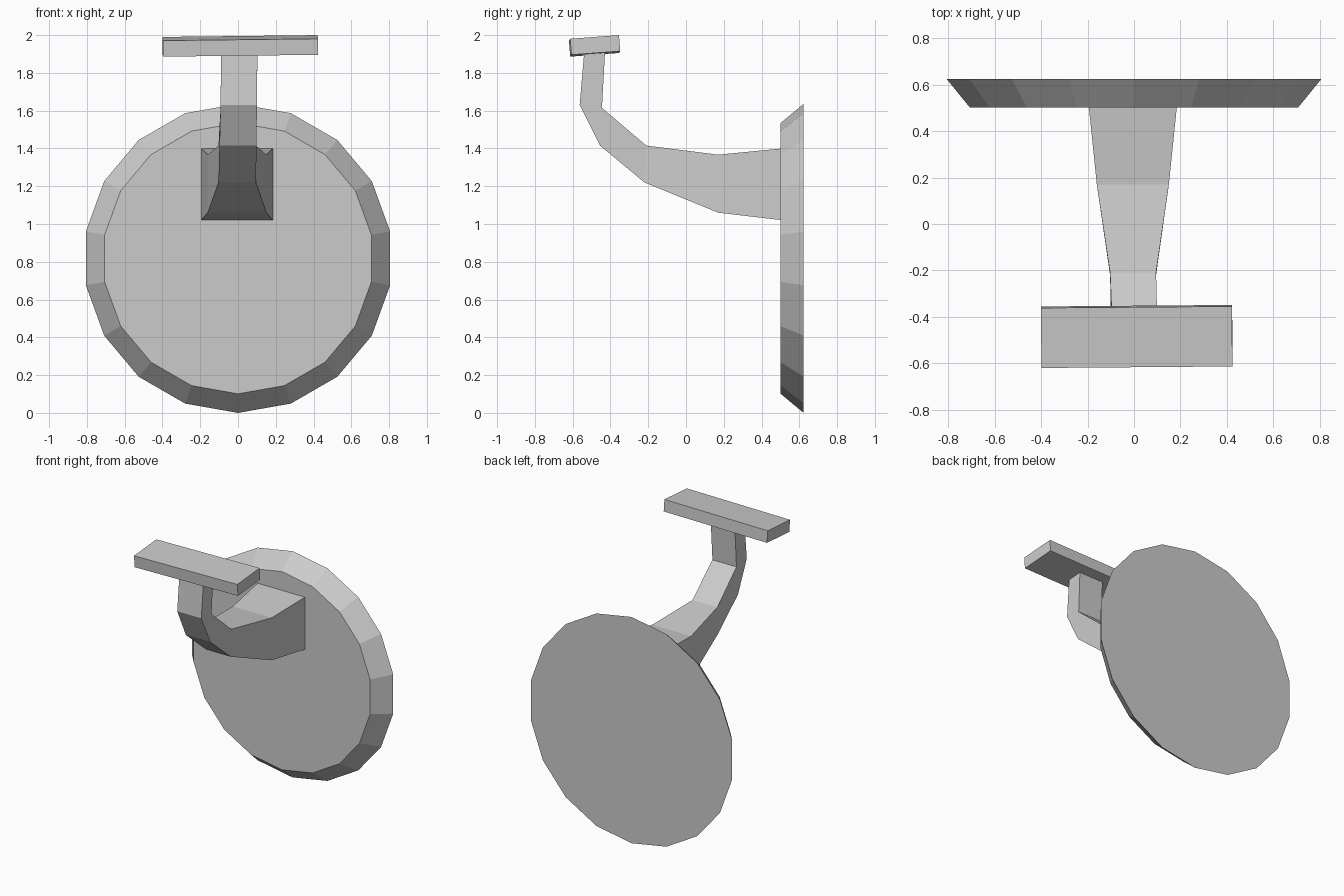
import bpy
import bmesh
import math
from mathutils import Matrix, Euler, Vector

cube = bpy.data.objects.get("Cube")
if cube:
    bpy.data.objects.remove(cube, do_unlink=True)

# Single flat grey
grey = bpy.data.materials.new("plain_grey")
grey.use_nodes = True
colour = (0.6, 0.6, 0.6, 1)
grey.diffuse_color = colour
grey.node_tree.nodes["Principled BSDF"].inputs["Base Color"].default_value = colour


def finish(name, bm):
    bmesh.ops.recalc_face_normals(bm, faces=bm.faces)
    mesh = bpy.data.meshes.new(name)
    bm.to_mesh(mesh)
    bm.free()
    mesh.materials.append(grey)
    obj = bpy.data.objects.new(name, mesh)
    bpy.context.collection.objects.link(obj)
    return obj


# Bevelled wall disc, wide side at the back
bm = bmesh.new()
place = Matrix.Translation((0, 0.562, 0.818)) @ Matrix.Rotation(math.pi / 2, 4, 'X')
bmesh.ops.create_cone(bm, cap_ends=True, segments=18, radius1=0.818,
                      radius2=0.717, depth=0.122, matrix=place)
finish("wall_disc", bm)

# Curved arm: upper (y, z), lower (y, z), left and right x of each section
sections = [
    ((0.51, 1.40), (0.51, 1.02), -0.195, 0.185),
    ((0.17, 1.367), (0.17, 1.06), -0.16, 0.15),
    ((-0.21, 1.415), (-0.22, 1.22), -0.103, 0.095),
    ((-0.33, 1.517), (-0.455, 1.415), -0.098, 0.098),
    ((-0.445, 1.615), (-0.563, 1.63), -0.092, 0.10),
    ((-0.428, 1.925), (-0.538, 1.92), -0.09, 0.103),
]
bm = bmesh.new()
rings = []
for upper, lower, x0, x1 in sections:
    corners = [(x0, *upper), (x1, *upper), (x1, *lower), (x0, *lower)]
    rings.append([bm.verts.new(c) for c in corners])
for a, b in zip(rings, rings[1:]):
    for i in range(4):
        j = (i + 1) % 4
        bm.faces.new((a[i], a[j], b[j], b[i]))
bm.faces.new(rings[0])
bm.faces.new(rings[-1])
finish("curved_arm", bm)

# Slightly tilted top bar
bm = bmesh.new()
tilt = Euler((0.075, -0.012, 0.008)).to_matrix().to_4x4()
size = Matrix.Diagonal(Vector((0.822, 0.259, 0.085, 1)))
bmesh.ops.create_cube(bm, size=1,
                      matrix=Matrix.Translation((0.012, -0.484, 1.943)) @ tilt @ size)
finish("top_bar", bm)
